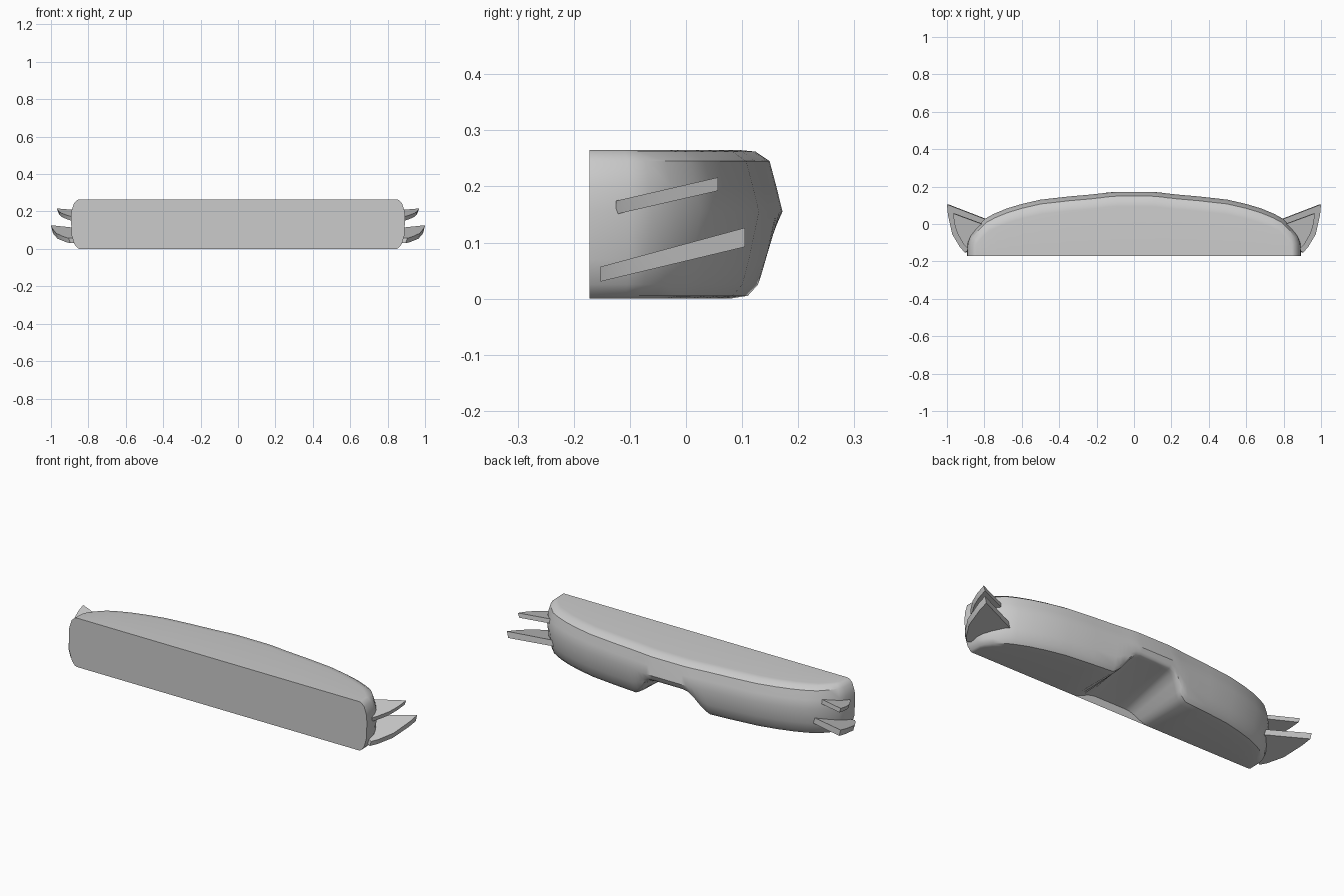
import bpy, bmesh
from mathutils import Vector

if "Cube" in bpy.data.objects:
    bpy.data.objects.remove(bpy.data.objects["Cube"])

paint = bpy.data.materials.new("plain_grey")
paint.diffuse_color = (0.6, 0.6, 0.6, 1)
paint.use_nodes = True
paint.node_tree.nodes["Principled BSDF"].inputs["Base Color"].default_value = paint.diffuse_color
FRONT = -0.172


def finish(name, bm, angle=0.6):
    bmesh.ops.remove_doubles(bm, verts=bm.verts, dist=0.0005)
    bmesh.ops.recalc_face_normals(bm, faces=bm.faces)
    me = bpy.data.meshes.new(name)
    bm.to_mesh(me)
    bm.free()
    me.materials.append(paint)
    ob = bpy.data.objects.new(name, me)
    bpy.context.collection.objects.link(ob)
    bpy.ops.object.select_all(action='DESELECT')
    ob.select_set(True)
    bpy.context.view_layer.objects.active = ob
    bpy.ops.object.shade_smooth_by_angle(angle=angle)
    return ob


# Plan outline of the curved face (half), centre to end
half = [(0, .172), (.09, .172), (.12, .17), (.15, .167), (.18, .163), (.2, .161),
        (.225, .158), (.35, .147), (.5, .13), (.6, .107), (.68, .083), (.75, .054),
        (.8, .026), (.845, -.02), (.875, -.06), (.89, -.10), (.893, FRONT)]
path = [Vector((-x, y)) for x, y in half[:0:-1]] + [Vector(p) for p in half]
n = len(path)

# Vertical section: height, inset in y, inset in x
levels = [(0, .08, .045), (.005, .048, .035), (.025, .03, .018), (.07, .018, .004),
          (.155, 0, 0), (.2, .011, .002), (.245, .023, .016), (.262, .048, .035),
          (.265, .078, .045)]

# Central lower opening: height over distance from centre
notch = [(0, .14), (.09, .14), (.12, .13), (.15, .095), (.18, .045), (.2, .02), (.225, 0)]


def opening(x):
    x = abs(x)
    for (a, h0), (b, h1) in zip(notch, notch[1:]):
        if x <= b:
            return h0 + (h1 - h0) * (x - a) / (b - a)
    return 0


# Curved shell with underside and top
bm = bmesh.new()
grid = []
for i, p in enumerate(path):
    if i in (0, n - 1):
        nx, ny = (-1 if i == 0 else 1), 0
    else:
        t = (path[i + 1] - path[i - 1]).normalized()
        nx, ny = -t.y, t.x
    h = opening(p.x) * .85
    col = []
    for z, oy, ox in levels:
        k = 1
        if z < .155:
            z = h + z * (1 - h / .155)
            k = 1 - .6 * h / .14
        y = FRONT if i in (0, n - 1) else p.y - oy * ny * k
        col.append(bm.verts.new((p.x - ox * nx, y, z)))
    grid.append(col)
for a, b in zip(grid, grid[1:]):
    for j in range(len(levels) - 1):
        bm.faces.new((a[j], b[j], b[j + 1], a[j + 1]))
low = [bm.verts.new((c[0].co.x, FRONT, opening(c[0].co.x) * .3)) for c in grid]
high = [bm.verts.new((c[-1].co.x, FRONT, .265)) for c in grid]
for i in range(n - 1):
    bm.faces.new((grid[i][0], low[i], low[i + 1], grid[i + 1][0]))
    bm.faces.new((grid[i][-1], grid[i + 1][-1], high[i + 1], high[i]))
left = [v.co.copy() for v in grid[0]]
right = [v.co.copy() for v in grid[-1]]
bottom = [Vector((c[0].co.x, FRONT, opening(c[0].co.x))) for c in grid[1:-1]]
finish("bumper_shell", bm)

# Flat front panel with the opening cut out of its lower edge
bm = bmesh.new()
bm.faces.new([bm.verts.new(p) for p in bottom + right + left[::-1]])
bmesh.ops.triangulate(bm, faces=bm.faces)
finish("front_panel", bm)

# Tilted side fins: plan outline, then top and bottom planes (height, slope)
fins = {
    "lower_fin": ([(.78, .02), (1.0, .105), (.995, .05), (.972, -.055), (.93, -.125),
                   (.905, -.152), (.86, -.13)], (.098, .27), (.067, .24)),
    "upper_fin": ([(.80, -.005), (.968, .057), (.96, .0), (.945, -.05), (.91, -.11),
                   (.895, -.125), (.86, -.10)], (.203, .23), (.179, .23)),
}
for name, (plan, top, base) in fins.items():
    for side, s in (("right", 1), ("left", -1)):
        bm = bmesh.new()
        up = [bm.verts.new((s * x, y, top[0] + top[1] * y)) for x, y in plan]
        dn = [bm.verts.new((s * (x - .008), y, base[0] + base[1] * y)) for x, y in plan]
        bm.faces.new(up)
        bm.faces.new(dn[::-1])
        for i in range(len(plan)):
            j = (i + 1) % len(plan)
            bm.faces.new((up[i], dn[i], dn[j], up[j]))
        finish(f"{name}_{side}", bm, 0.5)
